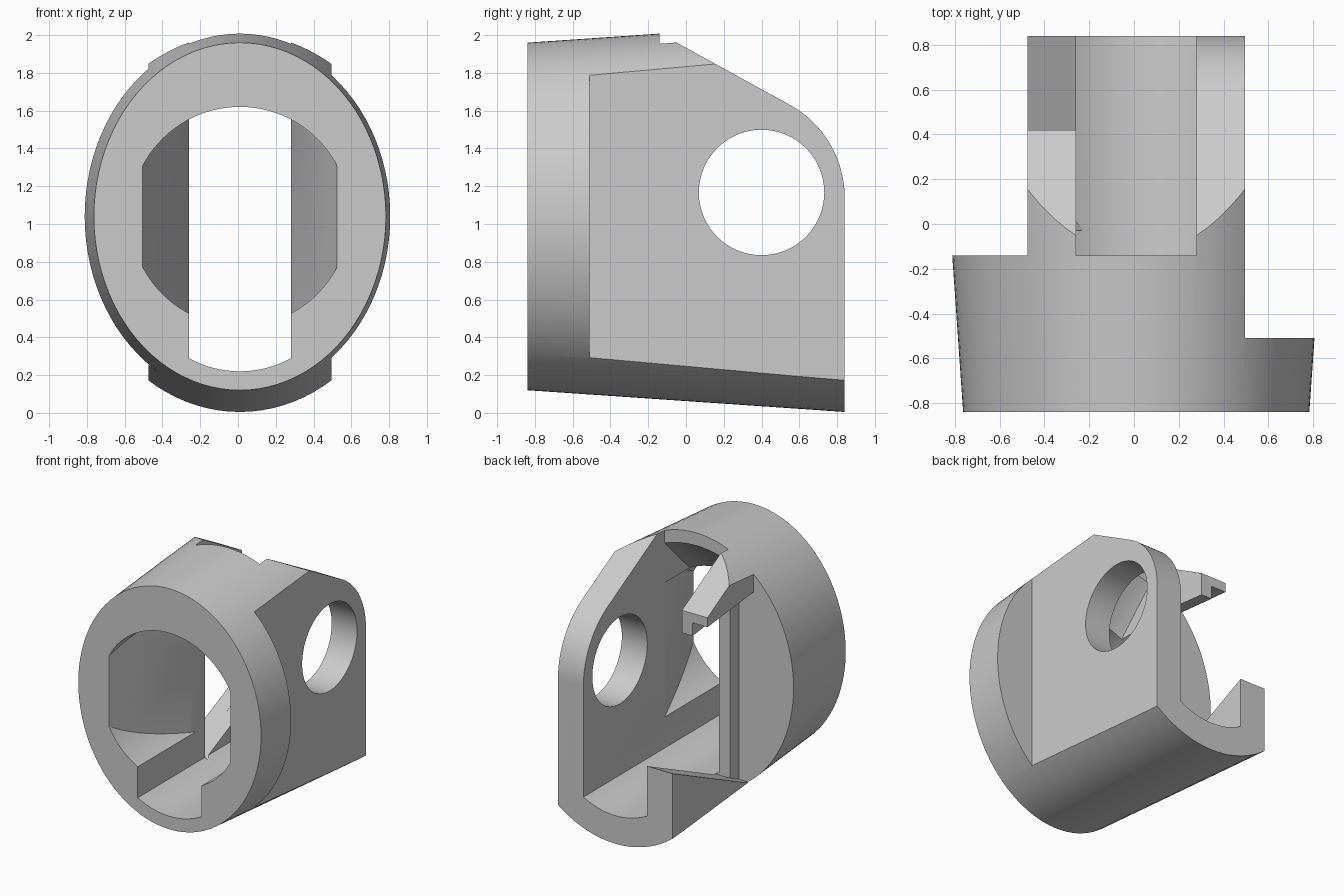
import bpy, bmesh, math
from mathutils import Vector

if "Cube" in bpy.data.objects:
    bpy.data.objects.remove(bpy.data.objects["Cube"], do_unlink=True)

AXIS_X, AXIS_Z = 0.01, 1.04       # centre line of the drum
SLOT_L, SLOT_R = -0.26, 0.28      # sides of the central slot
WALL_L, WALL_R = -0.475, 0.495    # outer faces of the side walls
STEP = -0.14                      # back of the full drum

grey = bpy.data.materials.new("plain_grey")
grey.use_nodes = True
grey.diffuse_color = (0.6, 0.6, 0.6, 1)
grey.node_tree.nodes["Principled BSDF"].inputs["Base Color"].default_value = (0.6, 0.6, 0.6, 1)


def finish(bm, name):
    bmesh.ops.recalc_face_normals(bm, faces=bm.faces)
    mesh = bpy.data.meshes.new(name)
    bm.to_mesh(mesh)
    bm.free()
    mesh.materials.append(grey)
    obj = bpy.data.objects.new(name, mesh)
    bpy.context.collection.objects.link(obj)
    return obj


def loft(ring_a, ring_b):
    """Solid between two matching rings of points."""
    bm = bmesh.new()
    a = [bm.verts.new(p) for p in ring_a]
    b = [bm.verts.new(p) for p in ring_b]
    bm.faces.new(a)
    bm.faces.new(b[::-1])
    for i in range(len(a)):
        j = (i + 1) % len(a)
        bm.faces.new((a[i], b[i], b[j], a[j]))
    return bm


def ellipse(y, rx, rz, n=96):
    turns = [2 * math.pi * i / n for i in range(n)]
    return [(AXIS_X + rx * math.cos(t), y, AXIS_Z + rz * math.sin(t)) for t in turns]


def along_x(profile, x0, x1):
    return loft([(x0, y, z) for y, z in profile], [(x1, y, z) for y, z in profile])


def along_y(profile, y0, y1):
    return loft([(x, y0, z) for x, z in profile], [(x, y1, z) for x, z in profile])


def box(x0, x1, y0, y1, z0, z1):
    return along_x([(y0, z0), (y1, z0), (y1, z1), (y0, z1)], x0, x1)


def trim(bm, point, normal):
    """Slice off everything on the normal's side and close the cut."""
    geom = bm.verts[:] + bm.edges[:] + bm.faces[:]
    cut = bmesh.ops.bisect_plane(bm, geom=geom, plane_co=Vector(point),
                                 plane_no=Vector(normal), clear_outer=True)
    edges = [e for e in cut["geom_cut"] if isinstance(e, bmesh.types.BMEdge)]
    bmesh.ops.holes_fill(bm, edges=edges)


def arc(cx, cz, r, a0, a1, n):
    angles = [math.radians(a0 + (a1 - a0) * i / n) for i in range(n + 1)]
    return [(cx + r * math.cos(a), cz + r * math.sin(a)) for a in angles]


# Tapered oval drum
body = finish(loft(ellipse(-0.84, 0.773, 0.92), ellipse(0.84, 0.89, 1.035)), "slotted_drum")


def carve(bm, name):
    cutter = finish(bm, name)
    cutter.hide_render = True
    mod = body.modifiers.new(name, "BOOLEAN")
    mod.operation = "DIFFERENCE"
    mod.solver = "EXACT"
    mod.object = cutter
    bpy.context.view_layer.objects.active = body
    bpy.ops.object.modifier_apply(modifier=mod.name)
    bpy.data.objects.remove(cutter, do_unlink=True)


# Flats on both sides
carve(box(WALL_R, 2, -0.51, 2, -1, 3), "right_flat_cutter")
carve(box(-2, WALL_L, STEP, 2, -1, 3), "left_flat_cutter")

# Sloping shoulder that rounds into the back edge
slope = [(-0.14, 2.01)] + arc(0.28, 1.14, 0.56, 61.2, 0, 24)
carve(along_x(slope + [(2, 1.14), (2, 3), (-0.14, 3)], -2, 2), "shoulder_cutter")

# Slot with a rounded floor, open above behind the drum
floor = arc(AXIS_X, 0.78, 0.56, 208.8 + 32.4, 331.2 - 32.4, 16)
floor[0] = (SLOT_L, floor[0][1])
floor[-1] = (SLOT_R, floor[-1][1])
carve(along_y(floor + [(SLOT_R, AXIS_Z), (SLOT_L, AXIS_Z)], -2, 2), "slot_cutter")
carve(box(SLOT_L, SLOT_R, STEP, 2, 0.9, 3), "open_top_cutter")

# Round front opening whose sides narrow down to the slot
bore = loft(ellipse(-1, 0.58, 0.58), ellipse(STEP + 0.01, 0.58, 0.58))
for side in (-1, 1):
    trim(bore, (AXIS_X + side * 0.515, -0.84, 1), (side * 0.7, 0.245, 0))
carve(bore, "bore_cutter")

# Flared rear mouth under the top rim
mouth = loft(ellipse(-0.45, 0.575, 0.575), ellipse(STEP + 0.01, 0.80, 0.88))
trim(mouth, (SLOT_L, 0, 0), (-1, 0, 0))
trim(mouth, (SLOT_R, 0, 0), (1, 0, 0))
trim(mouth, (0, 0, AXIS_Z), (0, 0, -1))
carve(mouth, "mouth_cutter")

# Round hole through the right wall
carve(along_x(arc(0.4, 1.167, 0.332, 0, 354.375, 63), 0.1, 1), "side_hole_cutter")


# Stepped opening in the left wall, leaving a finger above and a ramp below
def opening(front, low, top, tip):
    return [(front, low), (front, top), (0.42, tip), (0.42, 3), (1.2, 3), (1.2, 0.836)]


carve(along_x(opening(STEP, 0.22, 1.685, 1.63), -2, -0.35), "outer_opening_cutter")
carve(along_x(opening(-0.03, 0.27, 1.58, 1.53), -0.36, -0.2), "inner_opening_cutter")

# Smooth the curves, keep edges sharp
bpy.ops.object.select_all(action="DESELECT")
body.select_set(True)
bpy.context.view_layer.objects.active = body
bpy.ops.object.shade_smooth_by_angle(angle=math.radians(25))
